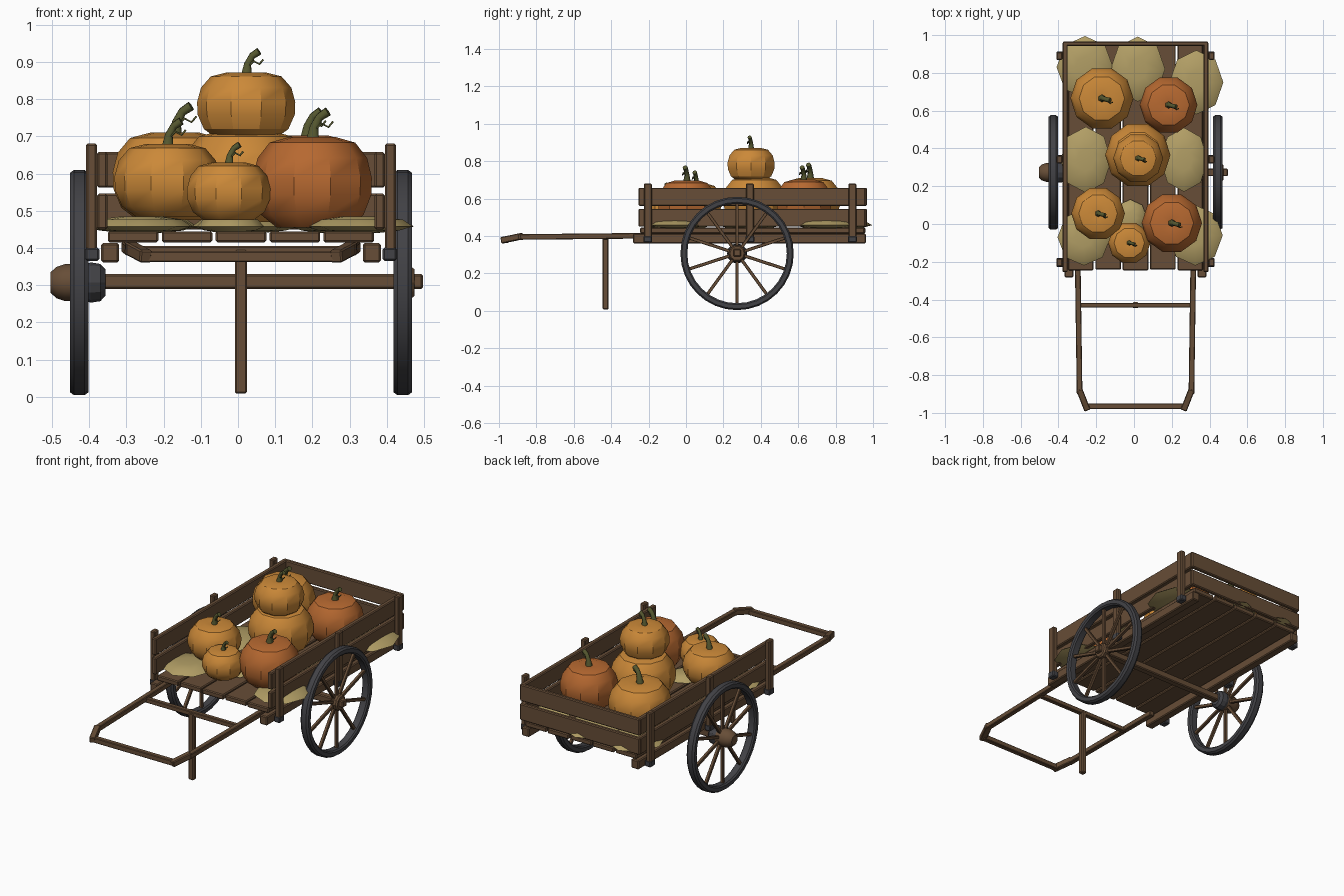
import bpy, bmesh, math
from mathutils import Vector

cube = bpy.data.objects.get("Cube")
if cube:
    bpy.data.objects.remove(cube, do_unlink=True)

CX = 0.008          # middle of the cart across its width
AXLE = Vector((CX, 0.273, 0.307))


def material(name, rgb):
    m = bpy.data.materials.new(name)
    m.use_nodes = True
    m.diffuse_color = (*rgb, 1)
    m.node_tree.nodes["Principled BSDF"].inputs["Base Color"].default_value = (*rgb, 1)
    return m


WOOD = material("brown wood", (0.135, 0.075, 0.038))
IRON = material("dark iron", (0.055, 0.055, 0.062))
ORANGE = material("orange skin", (0.6, 0.25, 0.04))
RUST = material("deep orange skin", (0.47, 0.14, 0.03))
STRAW = material("straw cloth", (0.44, 0.34, 0.13))
GREEN = material("olive stem", (0.095, 0.1, 0.03))


def finish(name, bm, mat, smooth=None):
    bmesh.ops.recalc_face_normals(bm, faces=bm.faces)
    me = bpy.data.meshes.new(name)
    bm.to_mesh(me)
    bm.free()
    me.materials.append(mat)
    ob = bpy.data.objects.new(name, me)
    bpy.context.collection.objects.link(ob)
    if smooth:
        bpy.ops.object.select_all(action="DESELECT")
        ob.select_set(True)
        bpy.context.view_layer.objects.active = ob
        bpy.ops.object.shade_smooth_by_angle(angle=math.radians(smooth))
    return ob


def box(name, center, size, mat=WOOD, bevel=0.005):
    bm = bmesh.new()
    bmesh.ops.create_cube(bm, size=1)
    bmesh.ops.scale(bm, vec=size, verts=bm.verts)
    bmesh.ops.translate(bm, vec=center, verts=bm.verts)
    ob = finish(name, bm, mat)
    if bevel:
        mod = ob.modifiers.new("worn edges", "BEVEL")
        mod.width = bevel
        mod.segments = 1
    return ob


def beam(name, a, b, thick, mat=WOOD):
    """Square bar from a to b."""
    a, b = Vector(a), Vector(b)
    ob = box(name, (0, 0, 0), (thick, thick, (b - a).length), mat, thick * 0.12)
    ob.location = (a + b) / 2
    ob.rotation_euler = (b - a).to_track_quat("Z", "Y").to_euler()
    return ob


def lathe(name, profile, mat, steps, axis="Z", center=(0, 0, 0), closed=False, smooth=None):
    """Turn (radius, height) points around an axis."""
    bm = bmesh.new()
    rings = []
    for i in range(steps):
        t = math.tau * i / steps
        ring = []
        for r, h in profile:
            u, v = r * math.cos(t), r * math.sin(t)
            p = Vector((u, v, h)) if axis == "Z" else Vector((h, u, v))
            ring.append(bm.verts.new(p + Vector(center)))
        rings.append(ring)
    n = len(profile)
    for i in range(steps):
        a, b = rings[i], rings[(i + 1) % steps]
        for j in range(n if closed else n - 1):
            k = (j + 1) % n
            bm.faces.new((a[j], a[k], b[k], b[j]))
    if not closed:
        bm.faces.new([r[0] for r in rings])
        bm.faces.new([r[-1] for r in rings])
    return finish(name, bm, mat, smooth)


def tube(name, points, radii, mat):
    """Tapered bent stalk."""
    cu = bpy.data.curves.new(name, "CURVE")
    cu.dimensions = "3D"
    cu.bevel_depth = 1
    cu.bevel_resolution = 1
    cu.use_fill_caps = True
    sp = cu.splines.new("POLY")
    sp.points.add(len(points) - 1)
    for p, co, r in zip(sp.points, points, radii):
        p.co = (*co, 1)
        p.radius = r
    cu.materials.append(mat)
    ob = bpy.data.objects.new(name, cu)
    bpy.context.collection.objects.link(ob)


# Floor planks
for i in range(-2, 3):
    box("floor_plank", (CX + i * 0.145, 0.355 + 0.004 * (i % 2), 0.43),
        (0.136, 1.2, 0.03))

# Side walls, posts, iron brackets and lower rails
for s, side in ((-1, "right"), (1, "left")):
    for z in (0.498, 0.61):
        box(side + "_board", (CX + s * 0.373, 0.353, z), (0.028, 1.215, 0.096))
    for y in (-0.204, 0.342, 0.89):
        box(side + "_post", (CX + s * 0.402, y, 0.525), (0.03, 0.042, 0.312))
        box(side + "_bracket", (CX + s * 0.4, y, 0.383), (0.038, 0.046, 0.036), IRON)
    box(side + "_rail", (CX + s * 0.352, 0.34, 0.387), (0.048, 1.245, 0.052))

# Tail boards
for z in (0.498, 0.61):
    box("tail_board", (CX, 0.955, z), (0.77, 0.024, 0.096))

# Pulling frame
for s, side in ((-1, "right"), (1, "left")):
    beam(side + "_shaft", (CX + s * 0.306, -0.2, 0.402), (CX + s * 0.296, -0.9, 0.395), 0.03)
    beam(side + "_shaft_corner", (CX + s * 0.298, -0.875, 0.4),
         (CX + s * 0.255, -0.985, 0.377), 0.034)
beam("handle_bar", (CX - 0.265, -0.965, 0.377), (CX + 0.265, -0.965, 0.377), 0.03)
beam("shaft_brace", (CX - 0.3, -0.43, 0.392), (CX + 0.3, -0.43, 0.392), 0.026)
box("prop_leg", (CX, -0.43, 0.202), (0.033, 0.032, 0.388))

# Axle and wheels
box("axle", (0.055, AXLE.y, 0.31), (0.885, 0.04, 0.04))
TYRE = [(0.266, -0.018), (0.274, -0.025), (0.295, -0.025), (0.303, -0.014),
        (0.303, 0.014), (0.295, 0.025), (0.274, 0.025), (0.266, 0.018)]
for s, side in ((-1, "right"), (1, "left")):
    c = AXLE + Vector((s * 0.435, 0, 0))
    lathe(side + "_tyre", TYRE, IRON, 32, "X", c, True, 35)
    for i in range(10):
        d = Vector((0, math.sin(math.tau * i / 10), math.cos(math.tau * i / 10)))
        beam(side + "_spoke", c + d * 0.03, c + d * 0.272, 0.017)
lathe("left_hub", [(0.038, 0.422), (0.045, 0.43), (0.045, 0.458), (0.038, 0.466)],
      WOOD, 10, "X", (CX, AXLE.y, AXLE.z))
lathe("right_hub", [(0.028, -0.504), (0.042, -0.488), (0.05, -0.465), (0.05, -0.395)],
      WOOD, 12, "X", (0, AXLE.y, AXLE.z), smooth=35)
lathe("right_hub_ring", [(0.05, -0.41), (0.054, -0.395), (0.05, -0.37), (0.036, -0.357)],
      IRON, 12, "X", (0, AXLE.y, AXLE.z))

# Straw sacks: x, y, half width, half depth
SACKS = [(-0.26, 0.83, 0.15, 0.165), (0.02, 0.82, 0.145, 0.172), (0.33, 0.75, 0.143, 0.17),
         (-0.255, 0.34, 0.135, 0.175), (0.265, 0.34, 0.125, 0.17), (-0.265, -0.07, 0.14, 0.15),
         (0.325, -0.06, 0.145, 0.16), (-0.02, 0.03, 0.09, 0.1)]
for x, y, rx, ry in SACKS:
    ob = lathe("sack", [(0.3, -0.018), (0.75, -0.011), (1, 0), (0.82, 0.018), (0.35, 0.027)],
               STRAW, 8, smooth=30)
    ob.scale = (rx, ry, 1)
    ob.location = (x, y, 0.458)


# Pumpkins: turned body, bent stem and a thin tendril
def pumpkin(x, y, r, z0, z1, mat, lean):
    shape = [(0.25, 0.02), (0.6, 0), (0.86, 0.14), (0.99, 0.36), (1, 0.55),
             (0.92, 0.77), (0.72, 0.94), (0.4, 1), (0.12, 0.97)]
    h = z1 - z0
    lathe("pumpkin", [(r * a, z0 + h * b) for a, b in shape], mat, 10,
          center=(x, y, 0), smooth=30)
    k = r / 0.13
    path = [(0, 0, -0.012), (0.004, 0, 0.022), (0.016, -0.004, 0.044), (0.034, -0.008, 0.056)]
    tube("pumpkin_stem", [(x + lean * a * k, y + b * k, z1 + c * k) for a, b, c in path],
         [0.017 * k, 0.011 * k, 0.01 * k, 0.011 * k], GREEN)
    path = [(0, 0, 0.01), (0.02, -0.012, 0.03), (0.035, -0.02, 0.022), (0.045, -0.016, 0.034)]
    tube("pumpkin_tendril", [(x + a * k, y + b * k, z1 + c * k) for a, b, c in path],
         [0.003] * 4, GREEN)


pumpkin(-0.19, 0.055, 0.142, 0.485, 0.68, ORANGE, 1)
pumpkin(-0.025, -0.1, 0.112, 0.475, 0.63, ORANGE, 1)
pumpkin(0.2, 0.005, 0.16, 0.455, 0.698, RUST, 1)
pumpkin(0.02, 0.365, 0.173, 0.47, 0.715, ORANGE, 0.3)
pumpkin(0.022, 0.348, 0.132, 0.695, 0.872, ORANGE, 1)
pumpkin(-0.17, 0.665, 0.167, 0.475, 0.71, ORANGE, 1)
pumpkin(0.183, 0.63, 0.153, 0.47, 0.702, RUST, 1)
